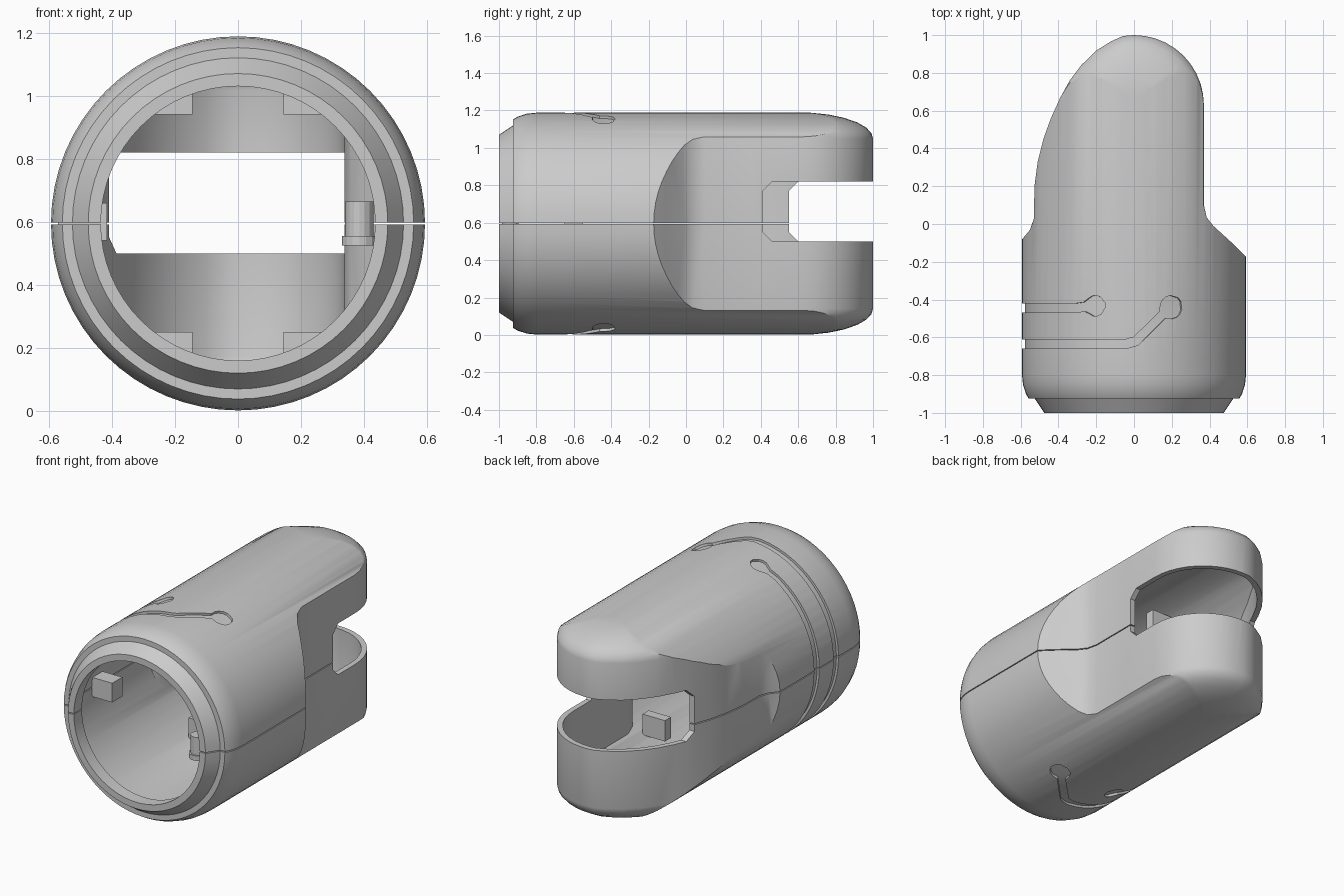
import bpy, bmesh, math
from mathutils import Vector

if "Cube" in bpy.data.objects:
    bpy.data.objects.remove(bpy.data.objects["Cube"])

CZ = 0.595          # axis height
SEG = 64


def loft(name, rings):
    """Closed solid skinned through equal-length rings, capped at both ends."""
    bm = bmesh.new()
    vr = [[bm.verts.new(p) for p in ring] for ring in rings]
    n = len(vr[0])
    for a, b in zip(vr, vr[1:]):
        for i in range(n):
            j = (i + 1) % n
            bm.faces.new((a[i], a[j], b[j], b[i]))
    bm.faces.new(vr[0][::-1])
    bm.faces.new(vr[-1])
    bmesh.ops.recalc_face_normals(bm, faces=bm.faces)
    me = bpy.data.meshes.new(name)
    bm.to_mesh(me)
    bm.free()
    ob = bpy.data.objects.new(name, me)
    bpy.context.collection.objects.link(ob)
    return ob


def revolve(name, profile):
    """Turned solid about the long axis; profile is (y, radius)."""
    return loft(name, [[(r * math.cos(2 * math.pi * i / SEG), y, CZ + r * math.sin(2 * math.pi * i / SEG))
                        for i in range(SEG)] for y, r in profile])


def boolean(ob, cutter, op='DIFFERENCE'):
    m = ob.modifiers.new('cut', 'BOOLEAN')
    m.operation, m.object, m.solver = op, cutter, 'EXACT'
    bpy.context.view_layer.objects.active = ob
    bpy.ops.object.modifier_apply(modifier=m.name)
    bpy.data.objects.remove(cutter, do_unlink=True)


def box(name, x0, x1, y0, y1, z0, z1):
    return loft(name, [[(x0, y0, z), (x1, y0, z), (x1, y1, z), (x0, y1, z)] for z in (z0, z1)])


# Plan outline, counter-clockwise from the front
outline = [(-.75, -1.3), (.75, -1.3), (.75, -.27), (.6, -.18), (.53, -.11), (.42, -.01), (.385, .035), (.37, .1), (.37, .35)]
outline += [(.37 * math.cos(math.radians(a)), .63 + .37 * math.sin(math.radians(a))) for a in range(0, 100, 9)]
outline += [(-.12, .968), (-.2, .918), (-.28, .84), (-.34, .76), (-.39, .67), (-.44, .56), (-.48, .45), (-.51, .33),
            (-.527, .2), (-.53, .03), (-.55, -.03), (-.6, -.09), (-.75, -.18)]


def inset(pts, d):
    out = []
    for i, p in enumerate(pts):
        a = (Vector(p) - Vector(pts[i - 1])).normalized()
        b = (Vector(pts[(i + 1) % len(pts)]) - Vector(p)).normalized()
        n = Vector((-(a.y + b.y), a.x + b.x)).normalized()
        out.append(tuple(Vector(p) + n * d))
    return out


def domed_plan(name, d):
    """Plan outline pulled up with softly domed top and bottom."""
    pts = inset(outline, d) if d else outline
    levels = [(.57 * (1 - math.cos(math.radians(t))), .455 - d + .14 * math.sin(math.radians(t)))
              for t in (0, 12, 25, 38, 52, 66, 80)]
    levels = [(f, -z) for f, z in reversed(levels)] + levels
    return loft(name, [[(x + (-.05 - x) * f, y + (min(y, .3) - y) * f, CZ + z) for x, y in pts]
                       for f, z in levels])


# Hollow shell: turned body trimmed by the plan outline, minus the inset copy
shell = revolve('shell', [(-1, .475), (-.925, .525), (-.925, .557), (-.9, .572), (-.85, .588), (-.8, .593), (1.2, .593)])
boolean(shell, domed_plan('outer_plan', 0), 'INTERSECT')
core = revolve('core', [(-1.1, .435), (-.92, .435), (-.85, .555), (1.2, .555)])
boolean(core, domed_plan('inner_plan', .033), 'INTERSECT')
boolean(shell, core)

# Side slots meeting at the rounded tip
for y0, xa, xb in ((.41, -.02, .8), (.55, -.8, .01)):
    prof = [(1.2, .5), (y0 + .05, .5), (y0, .55), (y0, .77), (y0 + .05, .82), (1.2, .82)]
    boolean(shell, loft('slot', [[(x, y, z) for y, z in prof] for x in (xa, xb)]))


# Shallow decorative channels wrapped round the body, ending in round pads
def channel(path, half, pad):
    side = [(math.radians(a), y) for a, y in path]
    mirrored = [(-a, y) for a, y in reversed(side)]
    pts = [Vector((a * .593, y)) for a, y in mirrored + side]
    # resample so the ribbon follows the curve of the body
    fine = []
    for p, q in zip(pts, pts[1:]):
        k = max(1, math.ceil((q - p).length / .03))
        fine += [p.lerp(q, i / k) for i in range(k)]
    fine.append(pts[-1])
    tot = [0]
    for p, q in zip(fine, fine[1:]):
        tot.append(tot[-1] + (q - p).length)
    rings = []
    for i, p in enumerate(fine):
        t = (fine[min(i + 1, len(fine) - 1)] - fine[max(i - 1, 0)]).normalized()
        n = Vector((-t.y, t.x))
        s = min(tot[i], tot[-1] - tot[i])
        w = max(half if s > pad else .012, math.sqrt(max(0, pad ** 2 - (s - pad) ** 2)))
        ring = []
        for u, r in ((-w, .578), (w, .578), (w, .64), (-w, .64)):
            q = p + n * u
            a = q.x / .593
            ring.append((-r * math.cos(a), q.y, CZ + r * math.sin(a)))
        rings.append(ring)
    return loft('channel', rings)


boolean(shell, channel([(1, -.445), (58, -.445), (66, -.435), (75, -.43)], .024, .055))
boolean(shell, channel([(1, -.635), (86, -.635), (91, -.62), (105, -.48), (114, -.4)], .024, .062))

# Parting gap between the two halves
boolean(shell, box('parting_gap', -.8, .8, -1.2, .7, CZ - .003, CZ + .003))
shell.select_set(True)
bpy.context.view_layer.objects.active = shell
bpy.ops.object.shade_smooth_by_angle(angle=math.radians(28))

# Internal stop blocks, top and bottom, either side of the middle
for sx in (-1, 1):
    for sz in (-1, 1):
        x0, x1 = sorted((sx * .145, sx * .3))
        z0, z1 = sorted((CZ + sz * .345, CZ + sz * .475))
        box('stop_block', x0, x1, -.06, .0, z0, z1)

# Locating peg with collar at the mouth, and catch on the opposite wall


def peg(name, r, z0, z1):
    return loft(name, [[(.385 + r * math.cos(i * math.pi / 8), -.94 + r * math.sin(i * math.pi / 8), z)
                        for i in range(16)] for z in (z0, z1)])


peg('locating_peg', .045, .53, .665)
peg('peg_collar', .056, .525, .555)
box('wall_catch', -.57, -.415, -.65, -.55, .54, .66)
